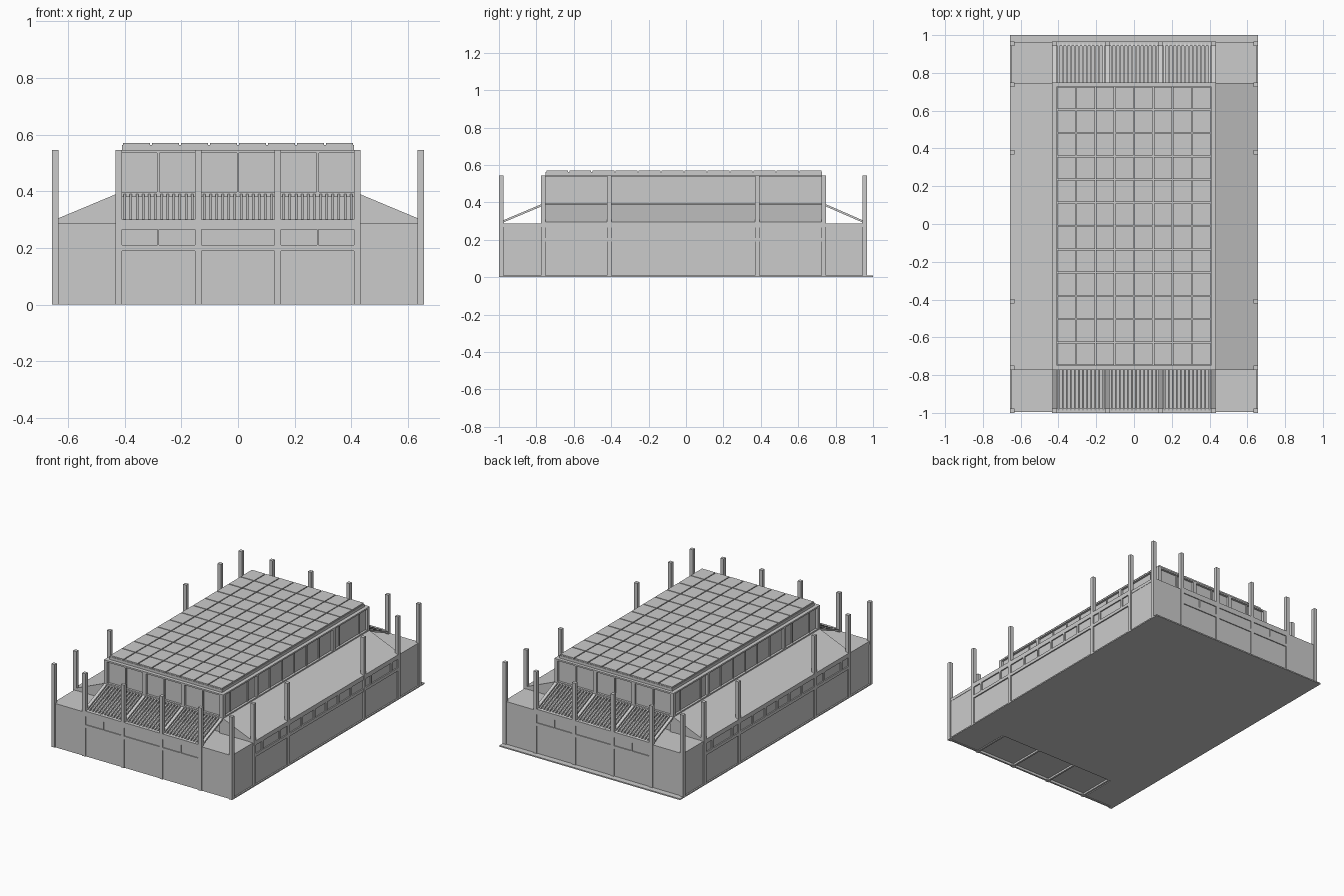
import bpy
import bmesh

old = bpy.data.objects.get("Cube")
if old:
    bpy.data.objects.remove(old)

grey = bpy.data.materials.new("light_grey")
grey.use_nodes = True
tone = (0.6, 0.6, 0.6, 1)
grey.diffuse_color = tone
grey.node_tree.nodes["Principled BSDF"].inputs["Base Color"].default_value = tone


class Part:
    """Collects boxes and prisms into one named mesh."""

    def __init__(self, name):
        self.name, self.bm = name, bmesh.new()

    def prism(self, profile, axis, a, b):
        # profile lies in the (other horizontal axis, z) plane
        def point(u, z, t):
            return (t, u, z) if axis == "x" else (u, t, z)
        rings = [[self.bm.verts.new(point(u, z, t)) for u, z in profile] for t in (a, b)]
        n = len(profile)
        for ring in rings:
            self.bm.faces.new(ring)
        for i in range(n):
            j = (i + 1) % n
            self.bm.faces.new((rings[0][i], rings[0][j], rings[1][j], rings[1][i]))

    def box(self, x, y, z):
        self.prism([(y[0], z[0]), (y[1], z[0]), (y[1], z[1]), (y[0], z[1])], "x", *x)

    def done(self):
        bmesh.ops.recalc_face_normals(self.bm, faces=self.bm.faces)
        mesh = bpy.data.meshes.new(self.name)
        self.bm.to_mesh(mesh)
        self.bm.free()
        mesh.materials.append(grey)
        bpy.context.collection.objects.link(bpy.data.objects.new(self.name, mesh))


def around(c, width):
    return (c - width / 2, c + width / 2)


def span(a, b):
    return (min(a, b), max(a, b))


# Shared layout
FRONT, BACK = -0.988, 0.955
Y_IN = (-0.762, 0.737)
X_OUT, X_IN, X_MID = 0.645, 0.421, 0.14
COL, TOP = 0.024, 0.545
side_cols = [Y_IN[0], -0.41, 0.38, Y_IN[1]]
front_cols = [-X_IN, -X_MID, X_MID, X_IN]
side_mullions = [-0.68, -0.5, -0.27, -0.14, -0.015, 0.11, 0.24, 0.45, 0.66]
ends = [(FRONT, Y_IN[0], -1), (BACK, Y_IN[1], 1)]

# Base slab with a shallow recess under the front lattice
base = Part("base_slab")
base.box((-0.657, 0.657), (-0.74, 1.0), (0, 0.008))
for s in (-1, 1):
    base.box(span(s * 0.433, s * 0.657), (-0.977, -0.74), (0, 0.008))
base.box((-0.433, 0.433), (-0.977, -0.74), (0.012, 0.02))
for x in front_cols:
    base.box(around(x, 0.012), (-0.977, -0.74), (0, 0.012))
base.done()

# Tall outer columns
cols = Part("outer_columns")
for s in (-1, 1):
    for y in [FRONT, *side_cols, BACK]:
        cols.box(around(s * X_OUT, COL), around(y, COL), (0, TOP))
for y in (FRONT, BACK):
    for x in front_cols:
        cols.box(around(x, COL), around(y, COL), (0, TOP))
cols.done()

# Inner columns carrying the raised roof
inner = Part("inner_columns")
for s in (-1, 1):
    for y in side_cols:
        inner.box(around(s * X_IN, COL), around(y, COL), (0.28, TOP))
for y in Y_IN:
    for x in (-X_MID, X_MID):
        inner.box(around(x, COL), around(y, COL), (0.28, TOP))
inner.done()

# Outer walls
walls = Part("outer_walls")
for s in (-1, 1):
    walls.box(around(s * 0.642, 0.012), (FRONT, BACK), (0, 0.28))
for y, _, d in ends:
    walls.box((-X_OUT, X_OUT), around(y, 0.012), (0, 0.28))
walls.done()

# Horizontal beams and window dividers on all four facades
beams = Part("facade_beams")
for s in (-1, 1):
    x = around(s * 0.645, 0.022)
    for z in ((0.19, 0.21), (0.267, 0.296)):
        beams.box(x, Y_IN, z)
    for y in side_mullions:
        beams.box(x, around(y, 0.014), (0.21, 0.267))
for y, _, d in ends:
    ledge = span(y - d * 0.012, y + d * 0.012)
    beams.box((-X_IN, X_IN), ledge, (0.19, 0.21))
    beams.box((-X_IN, X_IN), ledge, (0.265, 0.3))
    for x in (-0.281, 0.281):
        beams.box(around(x, 0.006), ledge, (0.21, 0.265))
beams.done()

# Flat roofs across both ends
flat = Part("end_flat_roofs")
for y, yi, d in ends:
    flat.box((-0.65, 0.65), span(y + d * 0.006, yi - d * 0.01), (0.268, 0.288))
flat.done()

# Sloped roofs along both long sides
slopes = Part("side_sloped_roofs")
for s in (-1, 1):
    profile = [(s * 0.655, 0.28), (s * 0.655, 0.296), (s * 0.43, 0.39), (s * 0.43, 0.28)]
    slopes.prism(profile, "y", -0.772, 0.747)
slopes.done()

# Sloping lattice bars over both ends
lattice = Part("lattice_bars")
for y, yi, d in ends:
    profile = [(y, 0.288), (y, 0.3), (yi, 0.395), (yi, 0.383)]
    for x in front_cols:
        lattice.prism(profile, "x", *around(x, 0.02))
    for a, b in zip(front_cols, front_cols[1:]):
        count = 13
        for i in range(1, count):
            lattice.prism(profile, "x", *around(a + (b - a) * i / count, 0.009))
lattice.done()

# Clerestory walls with slim mullions and edge beams
clere = Part("clerestory_walls")
for s in (-1, 1):
    clere.box(around(s * 0.413, 0.01), Y_IN, (0.28, TOP))
for _, y, d in ends:
    clere.box((-0.413, 0.413), around(y - d * 0.008, 0.01), (0.28, TOP))
clere.done()

trim = Part("clerestory_trim")
for s in (-1, 1):
    for z in ((0.38, 0.397), (0.535, TOP)):
        trim.box(around(s * X_IN, COL), Y_IN, z)
    for y in side_mullions:
        trim.box(around(s * 0.418, 0.012), around(y, 0.008), (0.39, TOP))
for _, y, d in ends:
    for z in ((0.38, 0.397), (0.535, TOP)):
        trim.box((-X_IN, X_IN), around(y, COL), z)
    for x in (-0.281, 0, 0.281):
        trim.box(around(x, 0.008), around(y, 0.014), (0.39, TOP))
trim.done()

# Raised roof with a grid of panels
slab = Part("roof_slab")
slab.box((-0.409, 0.409), (-0.75, 0.728), (TOP, 0.563))
slab.done()

panels = Part("roof_panels")
nx, ny = 8, 12
dx, dy = 0.818 / nx, 1.478 / ny
for i in range(nx):
    for j in range(ny):
        panels.box(around(-0.409 + dx * (i + 0.5), dx - 0.006),
                   around(-0.75 + dy * (j + 0.5), dy - 0.006), (0.563, 0.571))
panels.done()
